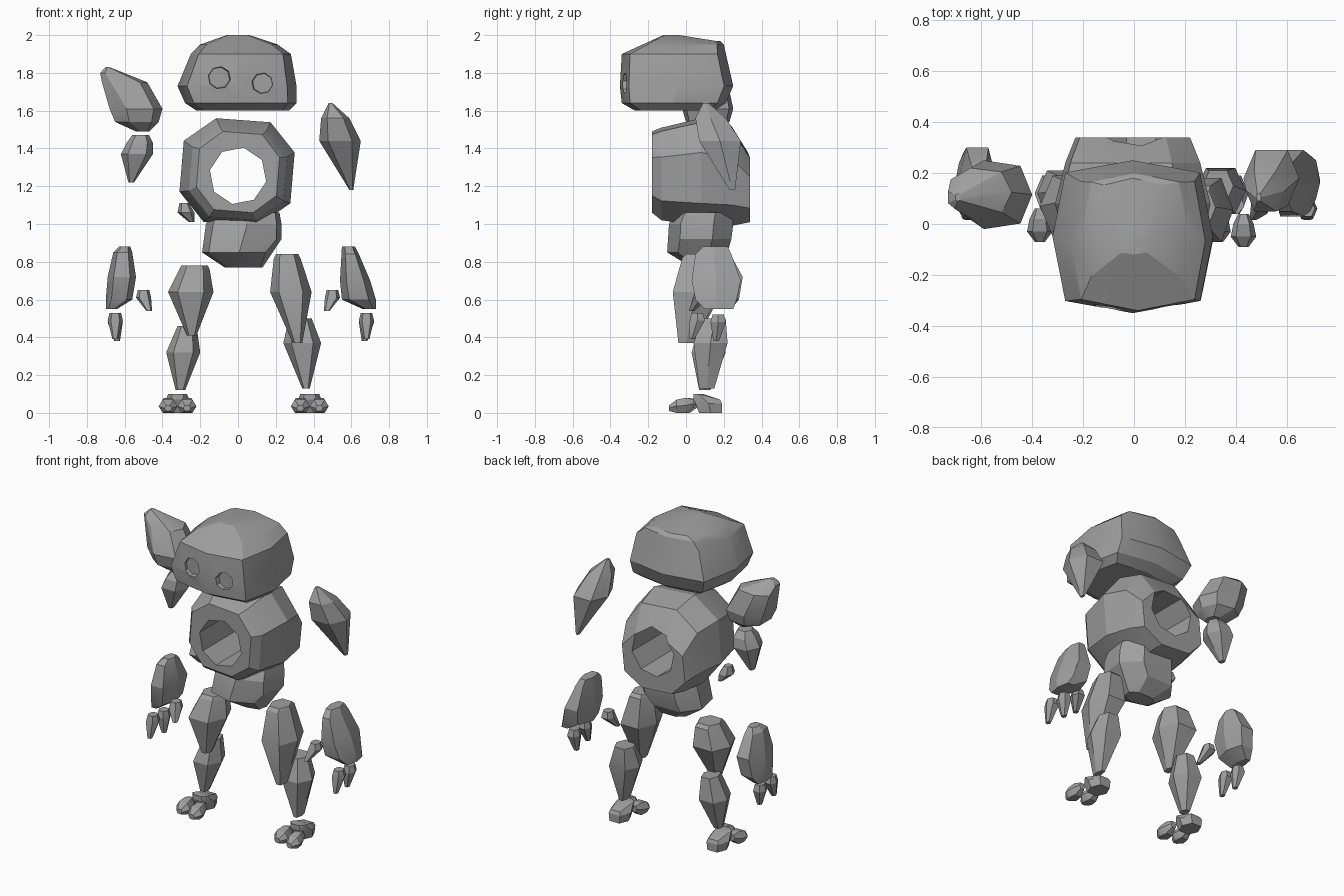
import bpy, bmesh
from math import sin, cos, pi, radians
from mathutils import Matrix

default_cube = bpy.data.objects.get("Cube")
if default_cube:
    bpy.data.objects.remove(default_cube)

stone = bpy.data.materials.new("grey_stone")
stone.use_nodes = True
stone.diffuse_color = (0.35, 0.35, 0.35, 1)
stone.node_tree.nodes["Principled BSDF"].inputs["Base Color"].default_value = stone.diffuse_color


def finish(obj):
    """Keep the chiselled edges sharp and blend only the shallow ones."""
    bpy.ops.object.select_all(action="DESELECT")
    obj.select_set(True)
    bpy.context.view_layer.objects.active = obj
    bpy.ops.object.shade_smooth_by_angle(angle=radians(22))


def add_mesh(name, bm):
    mesh = bpy.data.meshes.new(name)
    bm.to_mesh(mesh)
    bm.free()
    mesh.materials.append(stone)
    obj = bpy.data.objects.new(name, mesh)
    bpy.context.collection.objects.link(obj)
    return obj


def rock(name, sections, sides=6, axis="z", turn=0.0, power=0.8):
    """Hull around polygon sections: (position, low, high, low, high) in hundredths."""
    bm = bmesh.new()
    for pos, a_low, a_high, b_low, b_high in sections:
        ring = []
        for i in range(sides):
            angle = 2 * pi * (i + turn) / sides
            ring.append([abs(f) ** power * (1 if f > 0 else -1)
                         for f in (cos(angle), sin(angle))])
        lows = [min(p[k] for p in ring) for k in (0, 1)]
        highs = [max(p[k] for p in ring) for k in (0, 1)]
        for p in ring:
            u, v = [(p[k] - lows[k]) / (highs[k] - lows[k]) for k in (0, 1)]
            a = a_low + (a_high - a_low) * u
            b = b_low + (b_high - b_low) * v
            co = (a, b, pos) if axis == "z" else (a, pos, b)
            bm.verts.new([c / 100 for c in co])
    hull = bmesh.ops.convex_hull(bm, input=bm.verts)
    bmesh.ops.delete(bm, geom=[v for v in bm.verts if not v.link_faces], context="VERTS")
    bmesh.ops.dissolve_limit(bm, angle_limit=radians(4), verts=bm.verts, edges=bm.edges)
    bmesh.ops.recalc_face_normals(bm, faces=bm.faces)
    obj = add_mesh(name, bm)
    finish(obj)
    return obj


def carve(obj, x, z, y_front, y_back, r_front, r_back):
    """Cut an eight-sided tapered hole along the depth direction."""
    bm = bmesh.new()
    place = Matrix.Translation((x, (y_front + y_back) / 2, z)) \
        @ Matrix.Rotation(-pi / 2, 4, "X") @ Matrix.Rotation(0.2, 4, "Z")
    bmesh.ops.create_cone(bm, cap_ends=True, segments=8, radius1=r_front,
                          radius2=r_back, depth=y_back - y_front, matrix=place)
    cutter = add_mesh("hole_cutter", bm)
    cutter.hide_render = True
    mod = obj.modifiers.new("hole", "BOOLEAN")
    mod.operation = "DIFFERENCE"
    mod.solver = "EXACT"
    mod.object = cutter
    bpy.context.view_layer.objects.active = obj
    bpy.ops.object.modifier_apply(modifier=mod.name)
    bpy.data.objects.remove(cutter)
    finish(obj)


# Head with two sunken eyes
head = rock("head", [(160, -22, 27, -27, 15), (164, -28, 31, -34, 21),
                     (173, -32, 31, -35, 25), (190, -25, 28, -34, 21),
                     (195, -20, 21, -24, 20), (197, -14, 13, -16, 18),
                     (200, -6, 6, -12, -3)], sides=8, power=0.5)
carve(head, -0.10, 1.775, -0.45, -0.305, 0.08, 0.056)
carve(head, 0.13, 1.745, -0.45, -0.305, 0.075, 0.053)

# Ring-shaped chest and pelvis
torso = rock("torso", [(-18, -22, 22, 106, 149), (-13, -26, 26, 102, 151),
                       (8, -31, 30, 99, 156), (24, -27, 26, 99, 152),
                       (34, -23, 22, 101, 136)], sides=8, axis="y", turn=0.35)
carve(torso, 0.0, 1.255, -0.4, 0.6, 0.152, 0.152)
rock("pelvis", [(106, -14, 22, -6, 25), (100, -17, 23, -9, 25),
                (92, -18, 23, -9, 24), (85, -19, 17, -10, 22),
                (77, -7, 13, 3, 14)], sides=7, turn=0.3)
rock("chip", [(111, -31, -26, -5, 0), (106, -32, -23, -7, 2),
              (101, -26, -23, -4, 1)])

# Right shoulder and upper arm
rock("right_shoulder", [(183, -70, -68, 9, 12), (180, -73, -65, 6, 15),
                        (175, -72, -48, 3, 22), (161, -68, -40, -2, 25),
                        (154, -65, -42, 0, 23), (149, -54, -47, 6, 16)], sides=7)
rock("right_upper_arm", [(147, -56, -47, 9, 17), (143, -59, -45, 6, 20),
                         (137, -62, -45, 5, 21), (122, -58, -55, 11, 15)])

# Left shoulder shard
rock("left_shoulder", [(164, 48, 50, 9, 12), (156, 44, 59, 5, 21),
                       (144, 43, 65, 7, 29), (118, 59, 61, 23, 26)])

# Forearms
rock("right_forearm", [(88, -63, -57, 12, 20), (85, -66, -56, 8, 23),
                       (72, -69, -54, 5, 30), (60, -70, -56, 7, 28),
                       (55, -70, -64, 10, 24)])
rock("left_forearm", [(88, 55, 62, 9, 22), (84, 55, 64, 5, 24),
                      (70, 54, 70, 3, 29), (60, 55, 73, 5, 27),
                      (55, 66, 73, 10, 25)])

# Thighs and shins
rock("right_thigh", [(78, -30, -16, 2, 15), (76, -31, -15, 0, 17),
                     (64, -37, -13, -5, 19), (41, -27, -22, 0, 7)])
rock("left_thigh", [(84, 20, 32, 0, 13), (82, 19, 33, -2, 15),
                    (64, 17, 39, -7, 18), (37, 29, 34, -4, 4)])
rock("right_shin", [(46, -32, -22, 7, 19), (32, -38, -20, 3, 21),
                    (12, -33, -28, 7, 13)])
rock("left_shin", [(50, 27, 39, 9, 21), (37, 24, 44, 4, 22),
                   (13, 34, 38, 7, 15)])


# Loose fingers, tapering downward
def finger(name, x_top, x_tip, y_top, y_tip, z_top, z_tip):
    levels = [(z_top, x_top, y_top, 3), (z_top - 4, x_top, y_top, 4),
              (z_tip, x_tip, y_tip, 1.5)]
    rock(name, [(z, x - r, x + r, y - r, y + r) for z, x, y, r in levels])


for side, s, tilt in (("right", -1, -3), ("left", 1, 0)):
    finger(side + "_thumb", s * 50, s * 47, 8, 3, 65, 54)
    finger(side + "_front_finger", s * (68 + tilt), s * (68 + tilt), 6, 3, 53, 39)
    finger(side + "_back_finger", s * (68 + tilt), s * (67 + tilt), 17, 16, 52, 38)

# Feet: sloping heel and two stubby toes
for side, cx in (("right", -32), ("left", 38)):
    rock(side + "_heel", [(0, cx - 6, cx + 6, 7, 19), (5, cx - 7, cx + 7, 5, 19),
                          (7, cx - 6, cx + 6, 4, 18), (10, cx - 5, cx + 5, 4, 9)])
    for part, off, y in (("_inner_toe", 5, 0), ("_outer_toe", -5, 2)):
        x = cx + off
        rock(side + part, [(y - 9, x - 2, x + 2, 1, 4), (y - 5, x - 5, x + 5, 0, 7),
                           (y, x - 4, x + 4, 0, 8), (y + 4, x - 2, x + 2, 3, 7)],
             axis="y")
